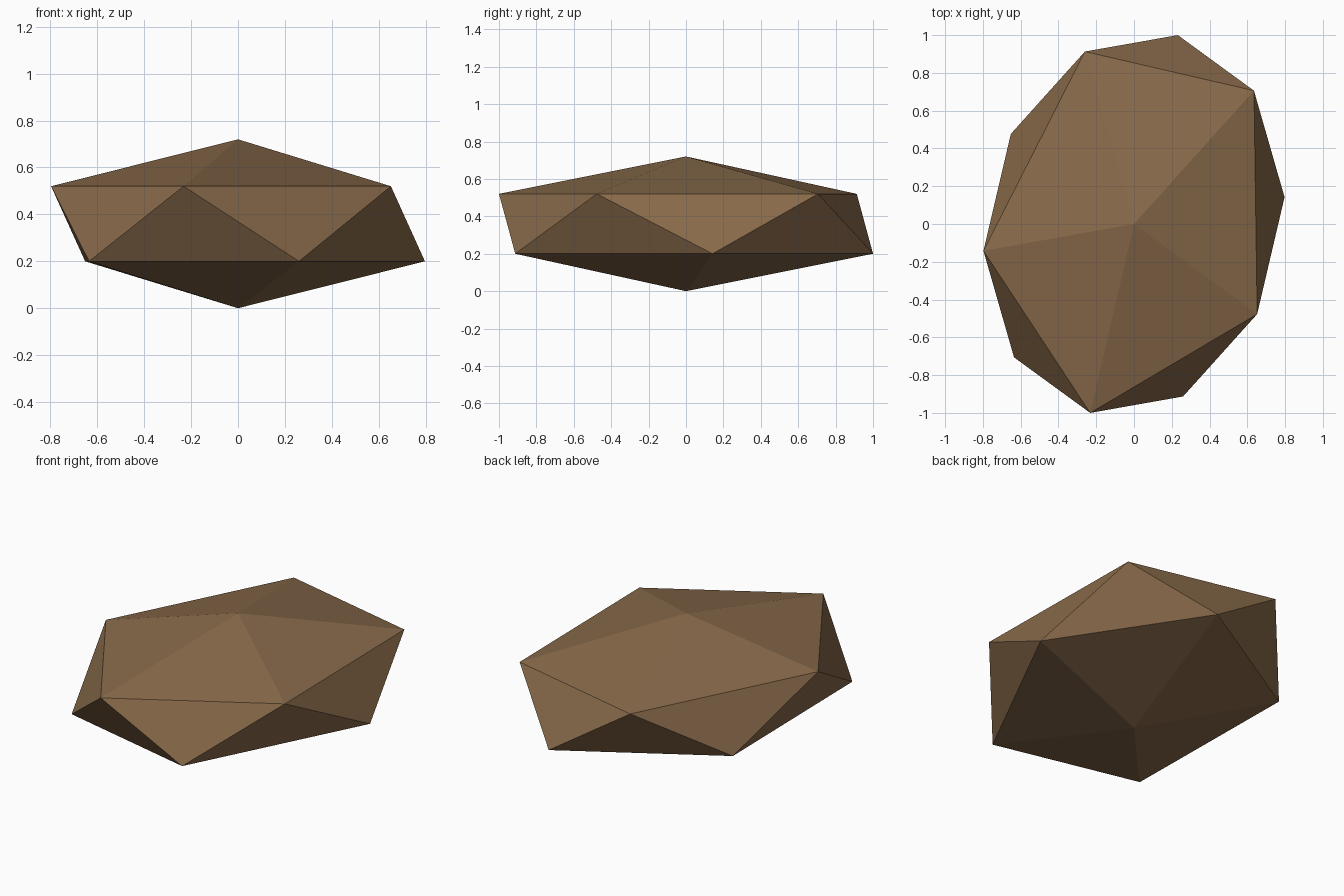
import bpy, bmesh

if "Cube" in bpy.data.objects:
    bpy.data.objects.remove(bpy.data.objects["Cube"])

# Stone: a stretched icosahedron; the lower ring mirrors the upper through the centre
HALF, RING = 0.36, 0.16
upper_ring = [(-0.26, 0.913), (0.635, 0.706), (0.652, -0.477), (-0.232, -1.0), (-0.797, -0.142)]

bm = bmesh.new()
for s in (1, -1):
    bm.verts.new((0, 0, HALF + s * HALF))
    for x, y in upper_ring:
        bm.verts.new((s * x, s * y, HALF + s * RING))
bmesh.ops.convex_hull(bm, input=bm.verts)
bmesh.ops.recalc_face_normals(bm, faces=bm.faces)

mesh = bpy.data.meshes.new("stone")
bm.to_mesh(mesh)
bm.free()
stone = bpy.data.objects.new("stone", mesh)
bpy.context.collection.objects.link(stone)

# Single flat brown
brown = bpy.data.materials.new("earth brown")
brown.diffuse_color = (0.245, 0.143, 0.068, 1)
brown.use_nodes = True
brown.node_tree.nodes["Principled BSDF"].inputs["Base Color"].default_value = brown.diffuse_color
mesh.materials.append(brown)
